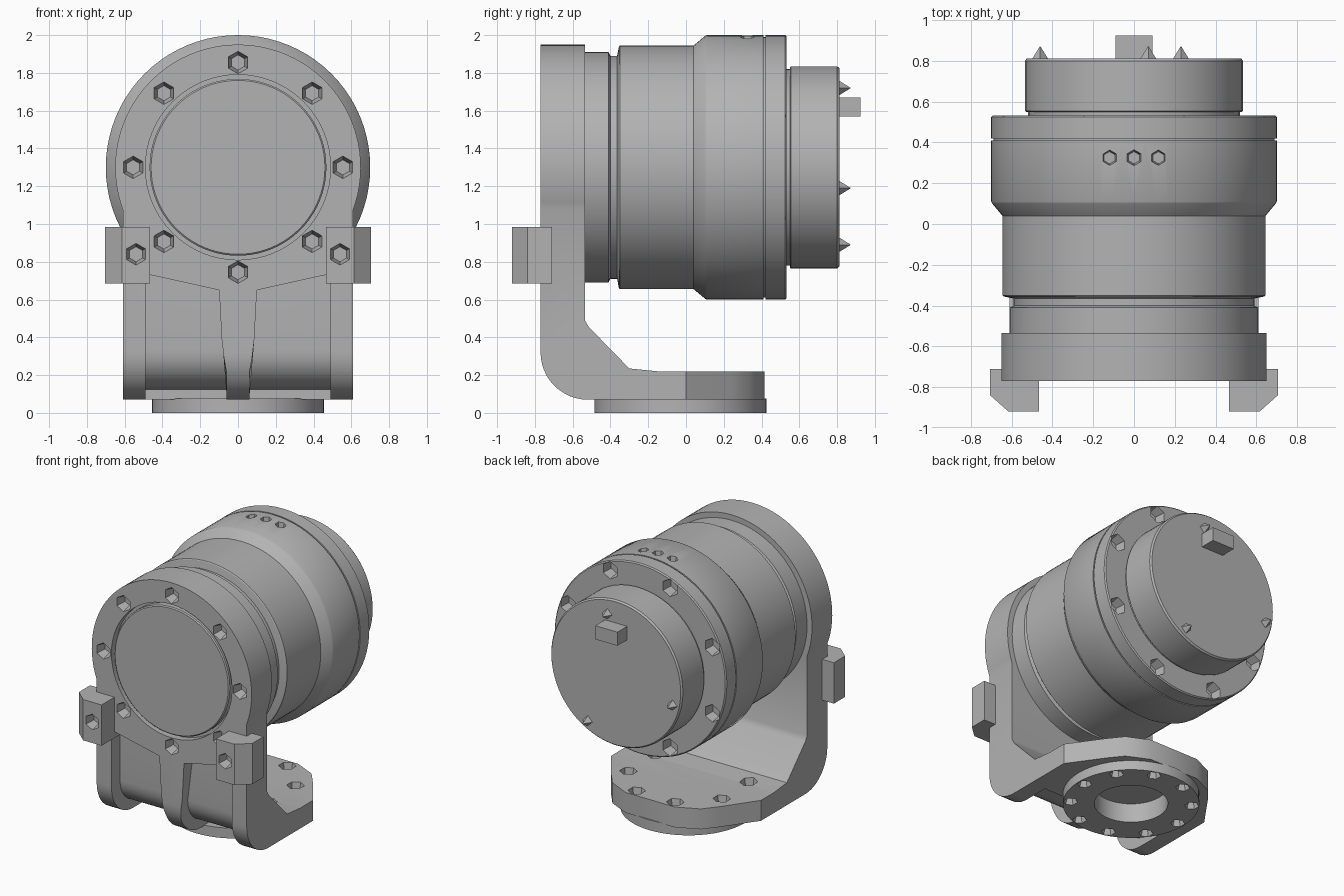
import bpy, bmesh, math
from mathutils import Matrix, Vector

if "Cube" in bpy.data.objects:
    bpy.data.objects.remove(bpy.data.objects["Cube"])

CZ = 1.30  # height of the drum axis

metal = bpy.data.materials.new("plain grey metal")
metal.diffuse_color = (0.45, 0.45, 0.45, 1)
metal.use_nodes = True
metal.node_tree.nodes["Principled BSDF"].inputs["Base Color"].default_value = metal.diffuse_color


def finish(name, bm):
    bmesh.ops.recalc_face_normals(bm, faces=bm.faces)
    me = bpy.data.meshes.new(name)
    bm.to_mesh(me)
    bm.free()
    me.materials.append(metal)
    ob = bpy.data.objects.new(name, me)
    bpy.context.collection.objects.link(ob)
    return ob


def prism(name, pts, axis, a, b):
    """Extrude a 2D outline along an axis from a to b."""
    place = {'x': lambda p, t: (t, p[0], p[1]),
             'y': lambda p, t: (p[0], t, p[1]),
             'z': lambda p, t: (p[0], p[1], t)}[axis]
    bm = bmesh.new()
    lo = [bm.verts.new(place(p, a)) for p in pts]
    hi = [bm.verts.new(place(p, b)) for p in pts]
    n = len(pts)
    bm.faces.new(lo)
    bm.faces.new(hi[::-1])
    for i in range(n):
        j = (i + 1) % n
        bm.faces.new((lo[i], lo[j], hi[j], hi[i]))
    return finish(name, bm)


def lathe(name, profile, seg=80):
    """Revolve (y, radius) points about the drum axis, with flat end caps."""
    bm = bmesh.new()
    rings = []
    for y, r in profile:
        rings.append([bm.verts.new((r * math.sin(2 * math.pi * i / seg), y,
                                    CZ + r * math.cos(2 * math.pi * i / seg)))
                      for i in range(seg)])
    for a, b in zip(rings, rings[1:]):
        for i in range(seg):
            j = (i + 1) % seg
            bm.faces.new((a[i], a[j], b[j], b[i]))
    bm.faces.new(rings[0])
    bm.faces.new(rings[-1])
    return finish(name, bm)


def cones(name, items, seg=6):
    """One mesh of (tip, direction, length, base radius, tip radius) cones.
    Each starts at its position and runs along its direction."""
    bm = bmesh.new()
    for pos, d, length, r1, r2 in items:
        d = Vector(d).normalized()
        m = (Matrix.Translation(Vector(pos) + d * length / 2)
             @ d.to_track_quat('Z', 'Y').to_matrix().to_4x4())
        bmesh.ops.create_cone(bm, cap_ends=True, segments=seg, radius1=r1,
                              radius2=r2, depth=length, matrix=m)
    return finish(name, bm)


def boolean(ob, cutter, op='DIFFERENCE'):
    mod = ob.modifiers.new("cut", 'BOOLEAN')
    mod.operation, mod.object, mod.solver = op, cutter, 'EXACT'
    bpy.context.view_layer.objects.active = ob
    bpy.ops.object.modifier_apply(modifier=mod.name)
    bpy.data.objects.remove(cutter)


def arc(cx, cy, r, a0, a1, n):
    return [(cx + r * math.cos(math.radians(a0 + (a1 - a0) * i / n)),
             cy + r * math.sin(math.radians(a0 + (a1 - a0) * i / n)))
            for i in range(n + 1)]


def polar(r, deg):
    return r * math.sin(math.radians(deg)), r * math.cos(math.radians(deg))


# L-shaped bracket: side profile, trimmed by its front and plan outlines
side = ([(-0.77, 2.05)] + arc(-0.52, 0.32, 0.25, 180, 270, 12)
        + [(0.42, 0.07), (0.42, 0.22), (-0.15, 0.22), (-0.30, 0.235),
           (-0.515, 0.455), (-0.535, 0.49), (-0.535, 2.05)])
bracket = prism("bracket", side, 'x', -0.68, 0.68)
front = arc(0, CZ, 0.65, -20.2, 200.2, 56) + [(-0.61, -0.1), (0.61, -0.1)]
boolean(bracket, prism("front_trim", front, 'y', -1, 1), 'INTERSECT')
half = [(0.75, -1), (0.75, -0.2), (0.61, 0.0), (0.44, 0.24), (0.36, 0.34), (0.2, 0.415)]
plan = half + [(-x, y) for x, y in reversed(half)]
boolean(bracket, prism("plan_trim", plan, 'z', -0.5, 2.5), 'INTERSECT')

# two front pockets either side of the centre rib, tops sloping outward
web = ([(-0.95, -0.1), (-0.95, 0.72), (-0.67, 0.72)]
       + arc(-0.47, 0.33, 0.20, 180, 270, 8) + [(-0.34, 0.12), (-0.34, -0.1)])
for s in (-1, 1):
    pocket = prism("pocket", web, 'x', s * 0.06, s * 0.49)
    for v in pocket.data.vertices:
        if v.co.z > 0.7:
            v.co.z = 0.65 + 0.2 * (abs(v.co.x) - 0.06)
            if abs(v.co.x) < 0.1:
                v.co.x = s * 0.10
    boolean(bracket, pocket)

# bracket bolt pits, round front recess and base bore
pits = []
for k in range(8):
    x, z = polar(0.555, 45 * k)
    pits.append(((x, -0.80, CZ + z), (0, 1, 0), 0.10, 0.068, 0.04))
boolean(bracket, cones("front_pits", pits))
boolean(bracket, cones("front_recess", [((0, -0.9, CZ), (0, 1, 0), 0.18, 0.49, 0.49)], 64))
boolean(bracket, cones("base_bore", [((0, -0.03, -0.1), (0, 0, 1), 0.24, 0.245, 0.245)], 48))
foot = []
for k in range(8):
    x, y = polar(0.41, 22.5 + 45 * k)
    if y > -0.2:
        foot.append(((x, y - 0.03, 0.25), (0, 0, -1), 0.11, 0.065, 0.045))
boolean(bracket, cones("foot_pits", foot))

# round cover set in the front recess
lathe("front_cover", [(-0.70, 0.468), (-0.763, 0.468), (-0.77, 0.46)][::-1])

# drum body with stepped flange and bolt pits breaking its rim
drum = lathe("drum_body", [
    (-0.545, 0.61), (-0.41, 0.61), (-0.40, 0.59), (-0.365, 0.59), (-0.355, 0.64),
    (-0.35, 0.645), (0.04, 0.645), (0.10, 0.695), (0.11, 0.70), (0.41, 0.70),
    (0.41, 0.69), (0.42, 0.69), (0.42, 0.70), (0.525, 0.70), (0.533, 0.692),
    (0.533, 0.52), (0.55, 0.52), (0.55, 0.53), (0.555, 0.535), (0.80, 0.535),
    (0.812, 0.525)])
pits = []
for k in range(8):
    x, z = polar(0.635, 22.5 + 45 * k)
    pits.append(((x, 0.56, CZ + z), (0, -1, 0), 0.10, 0.07, 0.05))
for x in (-0.12, 0, 0.12):
    pits.append(((x, 0.325, 2.04), (0, 0, -1), 0.10, 0.045, 0.03))
boolean(drum, cones("drum_pits", pits))

# rear connector and small pointed rear studs
prism("rear_connector", [(-0.09, 1.57), (0.09, 1.57), (0.09, 1.67), (-0.09, 1.67)],
      'y', 0.80, 0.925)
cones("rear_studs", [((x, 0.80, z), (0, 1, 0), 0.07, 0.045, 0.002)
                     for x, z in ((0.07, 1.72), (-0.46, 1.19), (0.23, 0.89))], 4)

# chamfered side blocks on the front, each with one bolt pit
for s, word in ((-1, "left"), (1, "right")):
    pts = [(0.465, -0.92), (0.615, -0.92), (0.705, -0.84), (0.705, -0.71), (0.465, -0.71)]
    block = prism(word + "_block", [(s * x, y) for x, y in pts], 'z', 0.685, 0.985)
    boolean(block, cones("block_pit", [((s * 0.54, -0.95, 0.84), (0, 1, 0), 0.10, 0.065, 0.04)]))

# base ring with bore and underside bolt holes
ring = cones("base_ring", [((0, -0.03, 0), (0, 0, 1), 0.075, 0.455, 0.455)], 64)
boolean(ring, cones("ring_bore", [((0, -0.03, -0.1), (0, 0, 1), 0.3, 0.245, 0.245)], 48))
holes = []
for k in range(10):
    x, y = polar(0.405, 18 + 36 * k)
    holes.append(((x, y - 0.03, -0.02), (0, 0, 1), 0.075, 0.055, 0.03))
boolean(ring, cones("ring_holes", holes))

# smooth shading with sharp edges kept
bpy.ops.object.select_all(action='DESELECT')
for ob in bpy.context.collection.objects:
    ob.select_set(True)
    bpy.context.view_layer.objects.active = ob
bpy.ops.object.shade_smooth_by_angle(angle=math.radians(30))
